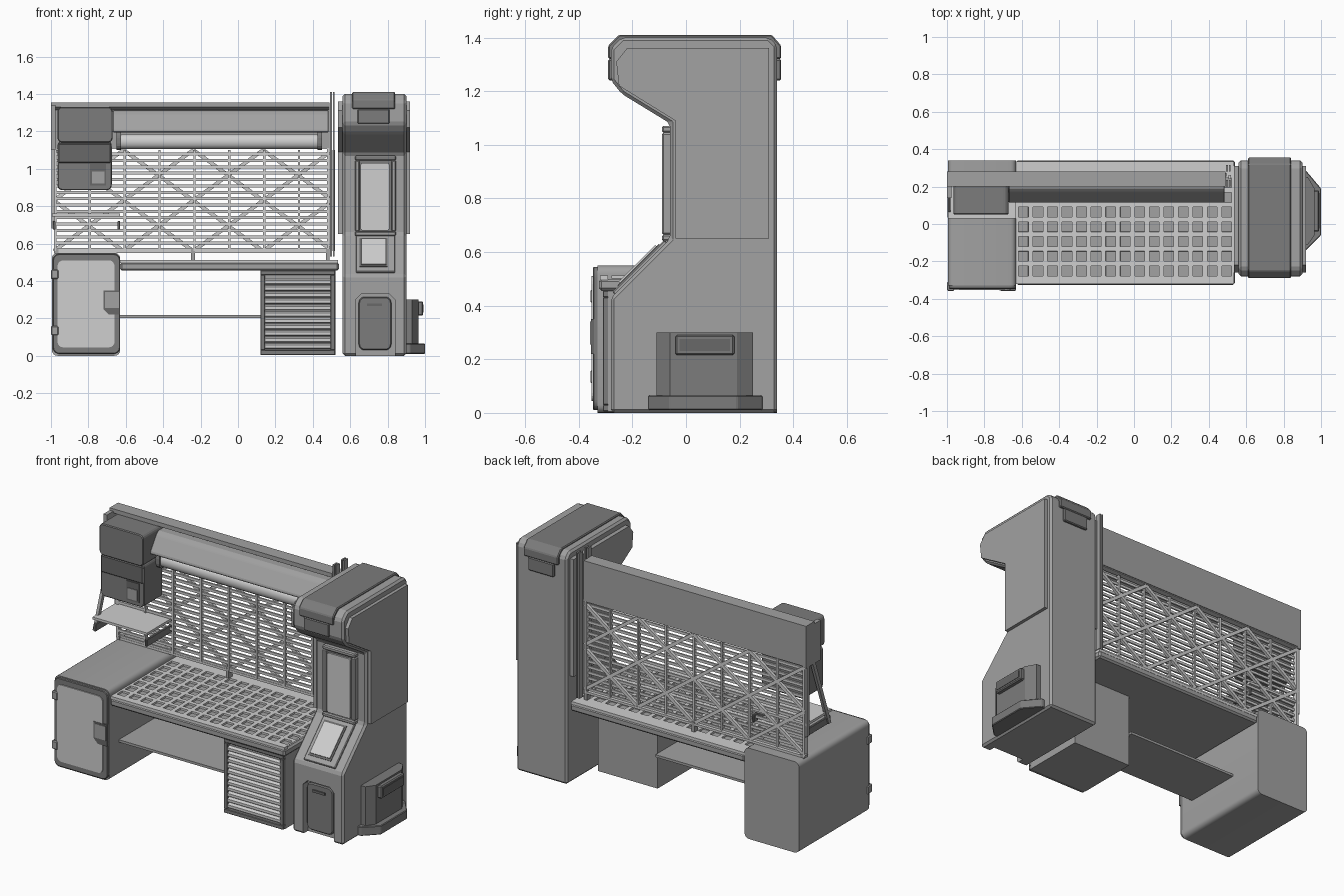
import bpy, bmesh, math
from mathutils import Vector

cube = bpy.data.objects.get("Cube")
if cube:
    bpy.data.objects.remove(cube)


def material(name, v):
    m = bpy.data.materials.new(name)
    m.use_nodes = True
    m.diffuse_color = (v, v, v, 1)
    m.node_tree.nodes["Principled BSDF"].inputs["Base Color"].default_value = (v, v, v, 1)
    return m


LIGHT = material("light grey", 0.62)
MID = material("mid grey", 0.36)
DARK = material("dark grey", 0.2)
FRAME = material("deep grey", 0.14)


def finish(name, bm, mats, smooth=False):
    mesh = bpy.data.meshes.new(name)
    bm.to_mesh(mesh)
    bm.free()
    for m in mats:
        mesh.materials.append(m)
    ob = bpy.data.objects.new(name, mesh)
    bpy.context.scene.collection.objects.link(ob)
    if smooth:
        bpy.ops.object.select_all(action='DESELECT')
        bpy.context.view_layer.objects.active = ob
        ob.select_set(True)
        bpy.ops.object.shade_smooth_by_angle(angle=math.radians(35))
    return ob


def part(name, mat, prisms, bevel=0, smooth=False, seg=1):
    """Each prism is (axis, start, end, outline); the outline lies in the other two axes."""
    bm = bmesh.new()
    for axis, a, b, pts in prisms:
        def place(p, d):
            return {"x": (d, p[0], p[1]), "y": (p[0], d, p[1]), "z": (p[0], p[1], d)}[axis]
        lo = [bm.verts.new(place(p, a)) for p in pts]
        hi = [bm.verts.new(place(p, b)) for p in pts]
        bm.faces.new(lo)
        bm.faces.new(hi[::-1])
        for i in range(len(pts)):
            j = (i + 1) % len(pts)
            bm.faces.new((lo[i], hi[i], hi[j], lo[j]))
    bmesh.ops.recalc_face_normals(bm, faces=bm.faces[:])
    if bevel:
        bmesh.ops.bevel(bm, geom=bm.edges[:], offset=bevel, segments=seg,
                        affect='EDGES', profile=0.5, clamp_overlap=True)
    return finish(name, bm, [mat], smooth)


def rect(u0, u1, v0, v1):
    return [(u0, v0), (u1, v0), (u1, v1), (u0, v1)]


def box(x0, x1, y0, y1, z0, z1):
    return ("x", x0, x1, rect(y0, y1, z0, z1))


def rounded(u0, u1, v0, v1, r, n=4):
    pts = []
    corners = [(u1 - r, v1 - r), (u0 + r, v1 - r), (u0 + r, v0 + r), (u1 - r, v0 + r)]
    for k, (cu, cv) in enumerate(corners):
        for i in range(n + 1):
            t = math.pi / 2 * (k + i / n)
            pts.append((cu + r * math.cos(t), cv + r * math.sin(t)))
    return pts


def ring(x0, x1, z0, z1, w, y0, y1):
    return [box(x0, x1, y0, y1, z0, z0 + w), box(x0, x1, y0, y1, z1 - w, z1),
            box(x0, x0 + w, y0, y1, z0 + w, z1 - w), box(x1 - w, x1, y0, y1, z0 + w, z1 - w)]


def bar(p, q, w, y0, y1):
    p, q = Vector(p), Vector(q)
    n = (q - p).orthogonal().normalized() * w / 2
    return ("y", y0, y1, [p + n, q + n, q - n, p - n])


# Tower with an overhanging head and a door recess
tower = part("tower", MID, [("x", 0.56, 0.90, [
    (-0.28, 0), (-0.28, 0.43), (-0.06, 0.65), (-0.06, 1.08), (-0.24, 1.19), (-0.28, 1.24),
    (-0.28, 1.36), (-0.24, 1.4), (0.31, 1.4), (0.34, 1.37), (0.34, 0)])], bevel=0.012)
cutter = part("door_cutter", MID, [("y", -0.4, -0.23, [
    (0.63, -0.1), (0.84, -0.1), (0.84, 0.3), (0.81, 0.33), (0.66, 0.33), (0.63, 0.3)])])
cutter.hide_render = True
cutter.display_type = 'WIRE'
cut = tower.modifiers.new("door_recess", 'BOOLEAN')
cut.operation, cut.object, cut.solver = 'DIFFERENCE', cutter, 'EXACT'

side = [(0.31, 0.65), (-0.04, 0.65), (-0.04, 1.09), (-0.25, 1.22), (-0.26, 1.31), (-0.22, 1.36), (0.31, 1.36)]
part("tower_side_panels", MID, [("x", 0.9, 0.92, side), ("x", 0.535, 0.56, side)])
part("head_band", DARK, [
    ("x", 0.61, 0.84, [(-0.29, 1.32), (-0.29, 1.37), (-0.25, 1.41), (0.32, 1.41), (0.355, 1.37), (0.355, 1.32)]),
    box(0.64, 0.81, -0.29, 0.355, 1.24, 1.32)], bevel=0.005)

# Tower front panels
part("screen_frame", MID, ring(0.625, 0.845, 0.64, 1.07, 0.025, -0.09, -0.05), bevel=0.006)
part("screen_border", DARK, [box(0.645, 0.825, -0.075, -0.05, 0.66, 1.05)])
part("screen", LIGHT, [("y", -0.085, -0.05, rounded(0.655, 0.81, 0.67, 1.03, 0.012))])


def slope(s0, s1, d):
    def at(s, e):
        return (-0.28 + 0.22 * s - 0.7 * e, 0.43 + 0.22 * s + 0.7 * e)
    return [at(s0, -0.01), at(s1, -0.01), at(s1, d), at(s0, d)]


part("slope_frame", MID, [("x", 0.63, 0.84, slope(0.06, 0.94, 0.012))], bevel=0.004)
part("slope_border", FRAME, [("x", 0.65, 0.8, slope(0.16, 0.86, 0.016))])
part("slope_screen", LIGHT, [("x", 0.66, 0.79, slope(0.2, 0.82, 0.022))])
part("tower_door", DARK, [("y", -0.265, -0.22, rounded(0.645, 0.82, 0.03, 0.315, 0.03))], bevel=0.006)
part("tower_door_handle", FRAME, [box(0.69, 0.77, -0.272, -0.26, 0.265, 0.28)])

# Bin on the tower side
part("bin_base", DARK, [("z", 0.01, 0.065, [
    (0.89, -0.14), (0.92, -0.14), (1.0, -0.06), (1.0, 0.19), (0.92, 0.285), (0.89, 0.285)])], bevel=0.004)
part("bin_body", DARK, [("z", 0.06, 0.3, [
    (0.89, -0.11), (0.93, -0.11), (0.965, -0.06), (0.965, 0.19), (0.93, 0.25), (0.89, 0.25)])])
part("bin_hatch", DARK, [box(0.95, 0.99, -0.04, 0.18, 0.215, 0.29)], bevel=0.006)
part("bin_slot", FRAME, [box(0.98, 0.993, -0.025, 0.165, 0.23, 0.275)])

# Left cabinet
part("cabinet", MID, [("y", -0.33, 0.34, rounded(-0.995, -0.63, 0, 0.55, 0.03))], smooth=True)
part("cabinet_door_frame", DARK, [("y", -0.347, -0.32, rounded(-0.99, -0.63, 0.01, 0.545, 0.035))], bevel=0.004)
part("cabinet_door", LIGHT, [("y", -0.353, -0.34, rounded(-0.965, -0.66, 0.045, 0.51, 0.03))])
latch = [(-0.63, 0.22), (-0.69, 0.22), (-0.72, 0.25), (-0.72, 0.35), (-0.63, 0.35)]
part("cabinet_latch_border", FRAME, [("y", -0.355, -0.34, latch)])
part("cabinet_latch", MID, [box(-0.71, -0.635, -0.358, -0.34, 0.255, 0.34)])
part("cabinet_hinges", MID, [box(-1.0, -0.96, -0.357, -0.31, z, z + 0.05) for z in (0.11, 0.41)], bevel=0.005)

# Worktop with a grid of square pockets
part("worktop", MID, [box(-0.63, 0.54, -0.325, 0.34, 0.455, 0.5)], bevel=0.01)
part("worktop_edges", LIGHT, [box(-0.63, 0.535, -0.32, -0.29, 0.495, 0.512),
                              box(-0.63, 0.535, 0.26, 0.335, 0.495, 0.512)])
bm = bmesh.new()
bmesh.ops.create_grid(bm, x_segments=15, y_segments=7, size=0.5)
for v in bm.verts:
    v.co = (v.co.x * 1.165 - 0.0475, v.co.y * 0.55 - 0.015, 0.512)
cells = bm.faces[:]
bmesh.ops.inset_individual(bm, faces=cells, thickness=0.018, depth=0)
bmesh.ops.inset_individual(bm, faces=cells, thickness=0.0005, depth=-0.011)
for f in cells:
    f.material_index = 1
finish("worktop_grid", bm, [LIGHT, MID])

# Shelf and vent cabinet below
part("lower_shelf", MID, [box(-0.63, 0.12, -0.24, 0.12, 0.203, 0.218)])
part("vent_cabinet", MID, [box(0.12, 0.52, -0.29, 0.1, 0.005, 0.456)])
part("vent_frame", DARK, ring(0.12, 0.52, 0.005, 0.456, 0.025, -0.31, -0.28), bevel=0.003)
part("vent_slats", LIGHT, [("x", 0.145, 0.495, [(-0.285, z), (-0.306, z + 0.006), (-0.306, z + 0.022), (-0.285, z + 0.033)])
                           for z in [0.035 + 0.0345 * i for i in range(11)]])

# Back screen: slats, uprights and diagonal lattice
X0, X1, Z0, Z1 = -0.985, 0.49, 0.56, 1.1
part("screen_slats", LIGHT, [box(X0, X1, 0.245, 0.255, z, z + 0.016)
                             for z in [Z0 + 0.034 * i for i in range(16)]])
part("screen_uprights", LIGHT, [box(x, x + 0.012, 0.24, 0.262, Z0, Z1)
                                for x in [X0 + 0.1865 * i - 0.0015 * (i == 8) for i in range(9)]])
diagonals = []
run, tall = 0.746, Z1 - Z0
for k in range(-2, 5):
    start = X0 + 0.373 * k
    a, b = max(start, X0), min(start + run, X1)
    if b - a > 0.05:
        za, zb = ((x - start) / run * tall for x in (a, b))
        diagonals.append(bar((a, Z0 + za), (b, Z0 + zb), 0.02, 0.255, 0.272))
        diagonals.append(bar((a, Z1 - za), (b, Z1 - zb), 0.02, 0.256, 0.273))
part("screen_lattice", LIGHT, diagonals)
part("screen_border", LIGHT, ring(X0, X1, Z0 - 0.01, Z1 + 0.02, 0.014, 0.243, 0.275))
part("screen_feet", MID, [box(x, x + 0.02, 0.24, 0.275, 0.5, 0.57) for x in (-0.98, -0.25, 0.47)])
part("rear_posts", MID, [box(x, x + 0.009, y, y + 0.035, 0.53, 1.41)
                         for x in (0.493, 0.508) for y in (0.2, 0.28)])

# Top beam, hood and lamp
part("top_beam", MID, [("x", -1.0, 0.49, [
    (0.28, 1.11), (0.28, 1.355), (0.2, 1.355), (0.2, 1.33), (0.235, 1.315), (0.235, 1.11)])])
part("lamp_hood", MID, [("x", -0.67, 0.485, [
    (0.24, 1.31), (0.19, 1.31), (0.17, 1.29), (0.115, 1.21), (0.115, 1.195), (0.24, 1.195)])], bevel=0.004)
part("lamp_tube", LIGHT, [("x", -0.63, 0.44, rounded(0.15, 0.235, 1.105, 1.185, 0.035))], smooth=True)
part("lamp_caps", DARK, [("x", x, x + 0.025, rounded(0.14, 0.24, 1.1, 1.2, 0.035)) for x in (-0.65, 0.425)])

# Hanging device
part("device_lower", DARK, [("y", 0.065, 0.24, rounded(-0.965, -0.675, 0.885, 1.15, 0.025))], bevel=0.008)
part("device_upper", DARK, [("y", 0.05, 0.24, rounded(-0.965, -0.67, 1.14, 1.33, 0.025))], bevel=0.01)
part("device_band", FRAME, [box(-0.962, -0.678, 0.06, 0.2, 1.03, 1.135)], bevel=0.006)
part("device_screen_border", FRAME, [box(-0.79, -0.705, 0.06, 0.1, 0.91, 1.025)])
part("device_screen", MID, [box(-0.78, -0.715, 0.056, 0.1, 0.92, 0.985)])

# Tray and its bracket
part("tray", LIGHT, [box(-0.995, -0.63, 0.03, 0.27, 0.745, 0.76)])
part("tray_arms", DARK, [box(x, x + 0.015, 0.03, 0.27, 0.675, 0.72) for x in (-0.99, -0.645)], bevel=0.003)
part("bracket_plate", MID, [box(-1.0, -0.975, 0.14, 0.28, 1.1, 1.34)])
part("bracket_struts", MID, [
    ("x", -0.998, -0.98, [(0.19, 1.11), (0.215, 1.11), (0.06, 0.68), (0.035, 0.68)]),
    box(-0.998, -0.98, 0.245, 0.27, 0.68, 1.11)])
